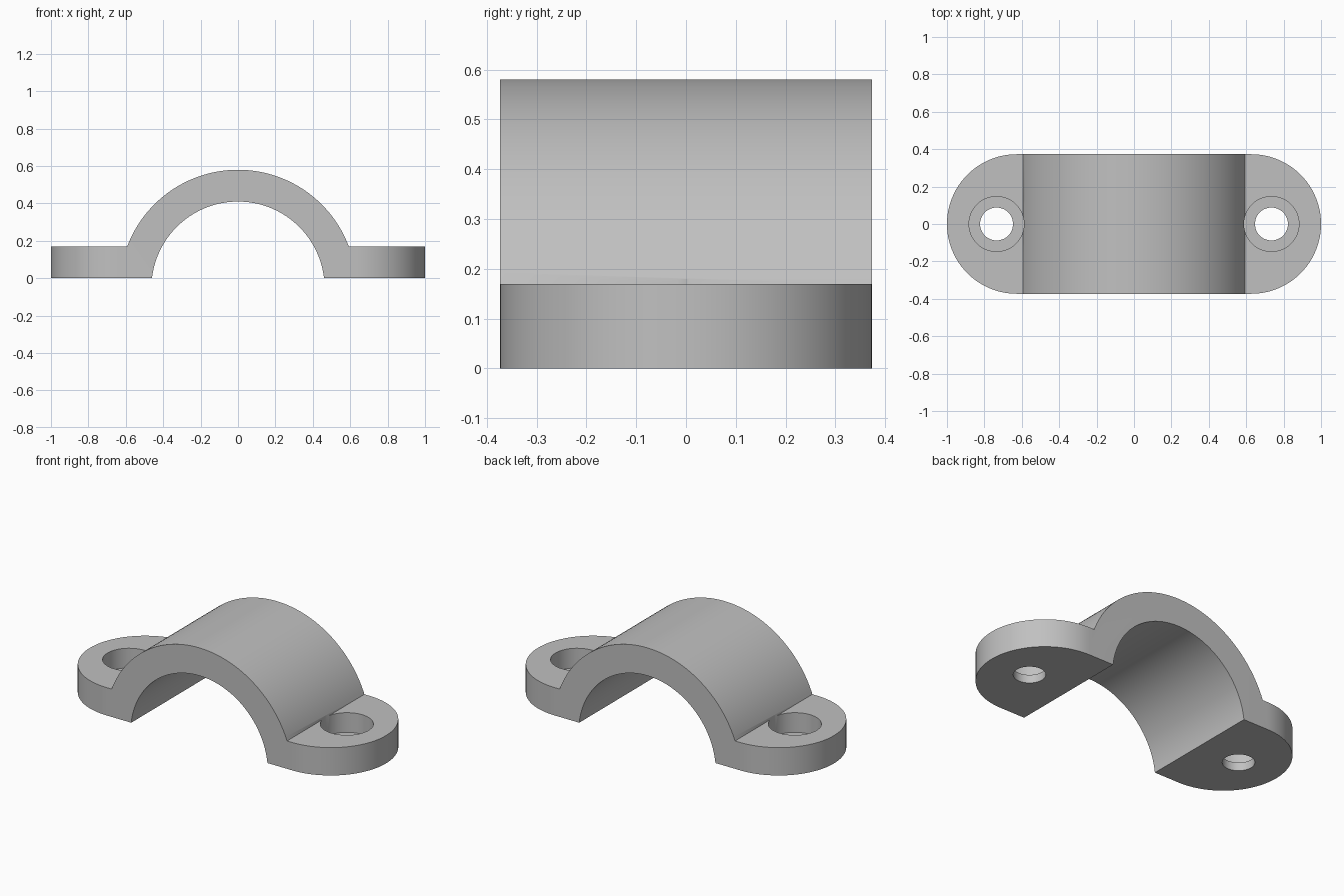
import bpy, bmesh
from math import radians, sin, cos, asin, sqrt, pi

cube = bpy.data.objects.get("Cube")
if cube:
    bpy.data.objects.remove(cube, do_unlink=True)

HALF_DEPTH, FOOT_TOP = 0.373, 0.17
ARCH_Z, R_OUT, R_IN = -0.053, 0.633, 0.463
HOLE_X, HOLE_R, BORE_R, LEDGE_Z = 0.735, 0.088, 0.147, 0.05

grey = bpy.data.materials.new("plain grey")
grey.use_nodes = True
colour = (0.53, 0.53, 0.53, 1)
grey.diffuse_color = colour
grey.node_tree.nodes["Principled BSDF"].inputs["Base Color"].default_value = colour


def arc(cx, cy, r, start, end, steps):
    """Points along a circular arc, angles in radians."""
    angles = [start + (end - start) * i / steps for i in range(steps + 1)]
    return [(cx + r * cos(a), cy + r * sin(a)) for a in angles]


def extrude(name, outline, place, shift):
    """Closed prism from a 2D outline placed in space."""
    bm = bmesh.new()
    face = bm.faces.new([bm.verts.new(place(u, v)) for u, v in outline])
    grown = bmesh.ops.extrude_face_region(bm, geom=[face])["geom"]
    moved = [g for g in grown if isinstance(g, bmesh.types.BMVert)]
    bmesh.ops.translate(bm, verts=moved, vec=shift)
    bmesh.ops.recalc_face_normals(bm, faces=bm.faces)
    mesh = bpy.data.meshes.new(name)
    bm.to_mesh(mesh)
    bm.free()
    mesh.materials.append(grey)
    obj = bpy.data.objects.new(name, mesh)
    bpy.context.collection.objects.link(obj)
    return obj


def cut(target, cutter, operation):
    """Apply a boolean and discard its cutter."""
    cutter.hide_render = True
    mod = target.modifiers.new("cut", 'BOOLEAN')
    mod.operation, mod.solver, mod.object = operation, 'EXACT', cutter
    bpy.context.view_layer.objects.active = target
    bpy.ops.object.modifier_apply(modifier=mod.name)
    bpy.data.objects.remove(cutter, do_unlink=True)


# Side profile: two feet joined by a thick arch
a_out = asin((FOOT_TOP - ARCH_Z) / R_OUT)
a_in = asin(-ARCH_Z / R_IN)
profile = [(1.1, 0), (1.1, FOOT_TOP)]
profile += arc(0, ARCH_Z, R_OUT, a_out, pi - a_out, 64)
profile += [(-1.1, FOOT_TOP), (-1.1, 0)]
profile += arc(0, ARCH_Z, R_IN, pi - a_in, a_in, 64)
clamp = extrude("saddle_clamp", profile, lambda x, z: (x, -0.5, z), (0, 1, 0))

# Rounded plan outline of the feet
end_x = 1 - HALF_DEPTH
plan = arc(end_x, 0, HALF_DEPTH, -pi / 2, pi / 2, 48)
plan += arc(-end_x, 0, HALF_DEPTH, pi / 2, 3 * pi / 2, 48)
cut(clamp, extrude("plan_cutter", plan, lambda x, y: (x, y, -0.2), (0, 0, 1)), 'INTERSECT')

# Counterbored screw holes
for side in (-1, 1):
    for radius, base, top in ((BORE_R, LEDGE_Z, FOOT_TOP + 0.01), (HOLE_R, -0.1, 0.3)):
        ring = arc(side * HOLE_X, 0, radius, 0, 2 * pi, 48)[:-1]
        cutter = extrude("hole_cutter", ring, lambda x, y: (x, y, base), (0, 0, top - base))
        cut(clamp, cutter, 'DIFFERENCE')

bpy.ops.object.select_all(action='DESELECT')
clamp.select_set(True)
bpy.context.view_layer.objects.active = clamp
bpy.ops.object.shade_smooth_by_angle(angle=radians(25))
